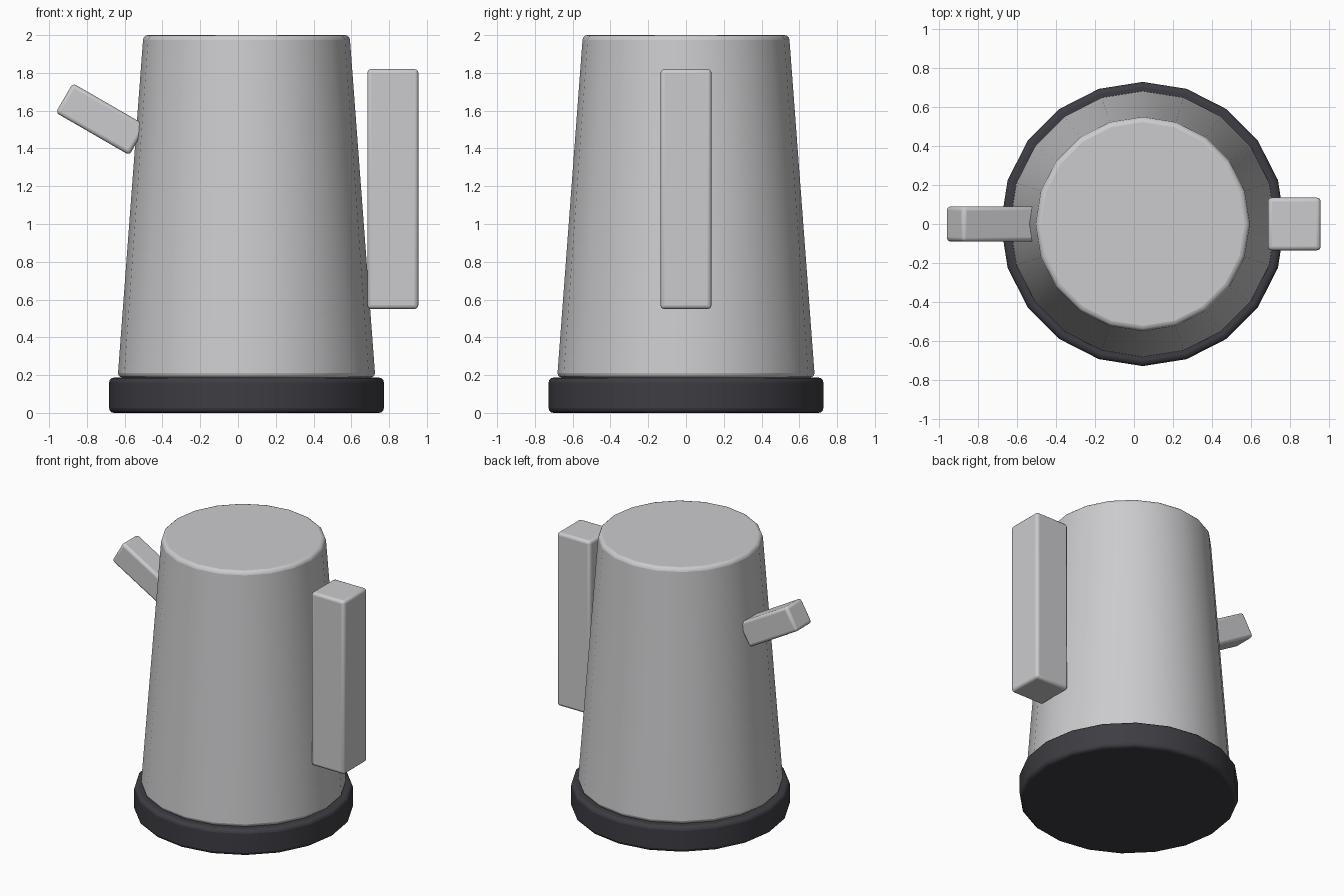
import bpy
import bmesh
import math
from mathutils import Matrix, Vector

default = bpy.data.objects.get("Cube")
if default:
    bpy.data.objects.remove(default, do_unlink=True)


def make_material(name, color):
    mat = bpy.data.materials.new(name)
    mat.use_nodes = True
    mat.diffuse_color = color
    mat.node_tree.nodes["Principled BSDF"].inputs["Base Color"].default_value = color
    return mat


steel = make_material("brushed steel", (0.6, 0.6, 0.615, 1))
plastic = make_material("dark plastic", (0.048, 0.046, 0.056, 1))


def finish(name, bm, mat, location, bevel, tilt=0):
    """Turn a bmesh into a bevelled, smooth-shaded object."""
    mesh = bpy.data.meshes.new(name)
    bm.to_mesh(mesh)
    bm.free()
    mesh.materials.append(mat)
    obj = bpy.data.objects.new(name, mesh)
    obj.location = location
    obj.rotation_euler.y = tilt
    bpy.context.collection.objects.link(obj)
    mod = obj.modifiers.new("Soft edges", 'BEVEL')
    mod.width = bevel
    mod.segments = 3
    mod.limit_method = 'ANGLE'
    mod.angle_limit = math.radians(30)
    bpy.ops.object.select_all(action='DESELECT')
    obj.select_set(True)
    bpy.context.view_layer.objects.active = obj
    bpy.ops.object.shade_smooth_by_angle(angle=math.radians(35))
    return obj


def round_part(name, mat, bottom_radius, top_radius, bottom, top, bevel):
    bm = bmesh.new()
    bmesh.ops.create_cone(bm, cap_ends=True, segments=20, radius1=bottom_radius,
                          radius2=top_radius, depth=top - bottom)
    return finish(name, bm, mat, (AXIS_X, 0, (bottom + top) / 2), bevel)


def box_part(name, mat, size, location, bevel, tilt=0):
    bm = bmesh.new()
    bmesh.ops.create_cube(bm, size=1, matrix=Matrix.Diagonal(Vector((*size, 1))))
    return finish(name, bm, mat, location, bevel, tilt)


AXIS_X = 0.045

# Heating base and tapered body
round_part("base", plastic, 0.727, 0.727, 0, 0.187, 0.025)
round_part("body", steel, 0.682, 0.546, 0.187, 2.0, 0.025)

# Upright handle and tilted spout
box_part("handle", steel, (0.27, 0.27, 1.27), (0.82, 0, 1.185), 0.02)
box_part("spout", steel, (0.45, 0.18, 0.18), (-0.725, 0, 1.555), 0.02, math.radians(30))
